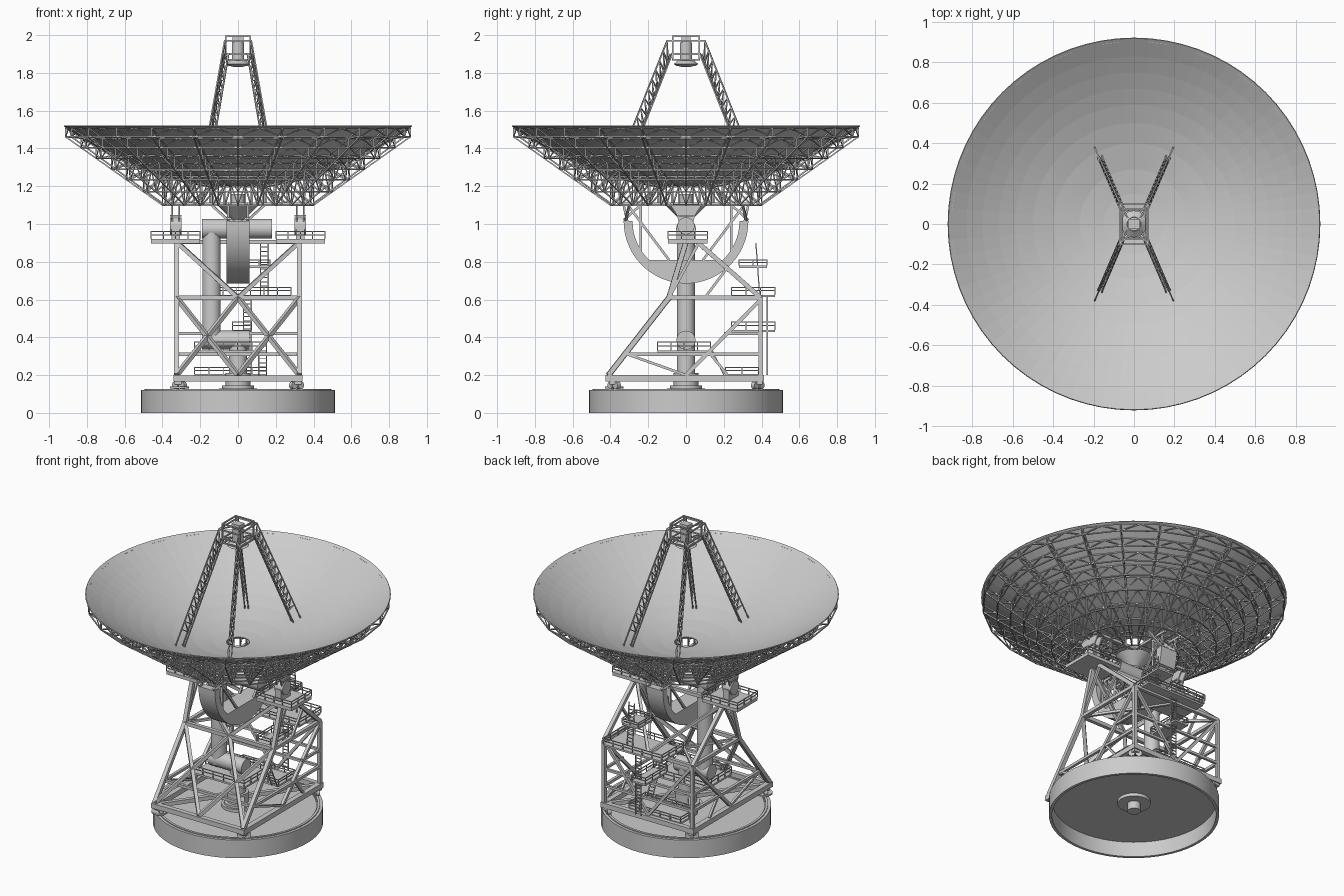
import bpy, bmesh
from math import sin, cos, pi
from mathutils import Vector, Matrix

if "Cube" in bpy.data.objects:
    bpy.data.objects.remove(bpy.data.objects["Cube"])

S = (-1, 1)

def finish(bm, name, smooth=False):
    bmesh.ops.recalc_face_normals(bm, faces=bm.faces[:])
    me = bpy.data.meshes.new(name)
    bm.to_mesh(me)
    bm.free()
    ob = bpy.data.objects.new(name, me)
    bpy.context.collection.objects.link(ob)
    if smooth:
        bpy.ops.object.select_all(action='DESELECT')
        bpy.context.view_layer.objects.active = ob
        ob.select_set(True)
        bpy.ops.object.shade_smooth_by_angle()
    return ob

def frame(a, b):
    a, b = Vector(a), Vector(b)
    d = b - a
    return Matrix.Translation((a + b) / 2) @ d.to_track_quat('Z', 'Y').to_matrix().to_4x4(), d.length

def bar(bm, a, b, w):
    m, l = frame(a, b)
    bmesh.ops.create_cube(bm, size=1, matrix=m @ Matrix.Diagonal((w, w, l, 1)))

def tube(bm, a, b, r, r2=None, n=32):
    m, l = frame(a, b)
    bmesh.ops.create_cone(bm, cap_ends=True, segments=n, radius1=r,
                          radius2=r if r2 is None else r2, depth=l, matrix=m)

def box(bm, x0, x1, y0, y1, z0, z1):
    m = Matrix.Translation(((x0 + x1) / 2, (y0 + y1) / 2, (z0 + z1) / 2))
    bmesh.ops.create_cube(bm, size=1, matrix=m @ Matrix.Diagonal((x1 - x0, y1 - y0, z1 - z0, 1)))

def prism(bm, pts, x0, x1):
    f = bm.faces.new([bm.verts.new((x0, y, z)) for y, z in pts])
    g = bmesh.ops.extrude_face_region(bm, geom=[f], use_keep_orig=True)
    bmesh.ops.translate(bm, vec=(x1 - x0, 0, 0),
                        verts=[v for v in g['geom'] if isinstance(v, bmesh.types.BMVert)])

def lathe(bm, prof, n, closed=False):
    rings = [[bm.verts.new((r * cos(2 * pi * i / n), r * sin(2 * pi * i / n), z)) for i in range(n)]
             for r, z in prof]
    for k in range(len(rings) if closed else len(rings) - 1):
        p, q = rings[k], rings[(k + 1) % len(rings)]
        for i in range(n):
            j = (i + 1) % n
            bm.faces.new((p[i], p[j], q[j], q[i]))

def platform(name, x0, x1, y0, y1, z, h=0.045, t=0.012):
    bm = bmesh.new()
    box(bm, x0, x1, y0, y1, z - t, z)
    cs = [(x0, y0), (x1, y0), (x1, y1), (x0, y1)]
    for k in range(4):
        a, b = Vector(cs[k]), Vector(cs[(k + 1) % 4])
        for hh in (h, h * 0.55):
            bar(bm, (*a, z + hh), (*b, z + hh), 0.005)
        n = max(1, round((b - a).length / 0.07))
        for i in range(n):
            p = a.lerp(b, i / n)
            bar(bm, (*p, z), (*p, z + h), 0.005)
    finish(bm, name)

def ladder(name, a, b, w=0.04):
    bm = bmesh.new()
    a, b, o = Vector(a), Vector(b), Vector((w / 2, 0, 0))
    for s in S:
        bar(bm, a + s * o, b + s * o, 0.006)
    n = int((b - a).length / 0.022)
    for i in range(1, n):
        p = a.lerp(b, i / n)
        bar(bm, p - o, p + o, 0.005)
    finish(bm, name)

# hollow round foundation, rail and centre pivot
bm = bmesh.new()
lathe(bm, [(0.03, 0.10), (0.495, 0.10), (0.495, 0), (0.513, 0), (0.513, 0.12), (0.475, 0.12),
           (0.475, 0.112), (0.03, 0.112)], 64, True)
finish(bm, "foundation", True)
bm = bmesh.new()
lathe(bm, [(0.48, 0.118), (0.495, 0.118), (0.495, 0.126), (0.48, 0.126)], 64, True)
finish(bm, "track_rail", True)
bm = bmesh.new()
for r, z0, z1 in ((0.1, 0.08, 0.13), (0.085, 0.13, 0.145), (0.065, 0.14, 0.21), (0.04, 0.03, 0.1), (0.048, 0.2, 0.38)):
    tube(bm, (0, 0, z0), (0, 0, z1), r)
finish(bm, "centre_pivot", True)

# wheel bogies at the four corners
bm = bmesh.new()
for sx in S:
    for sy in S:
        x, y = 0.31 * sx, 0.38 * sy
        d = Vector((-y, x, 0)).normalized()
        o = Vector((x, y, 0)).normalized() * 0.012
        for s in S:
            c = Vector((x, y, 0.146)) + d * 0.022 * s
            tube(bm, c - o, c + o, 0.02, n=20)
        box(bm, x - 0.025, x + 0.025, y - 0.025, y + 0.025, 0.15, 0.17)
tube(bm, (-0.31, -0.38, 0.13), (-0.31, -0.38, 0.14), 0.05)
finish(bm, "wheel_bogies", True)

# square base frame with spokes to the pivot
bm = bmesh.new()
X, Y0, Y1, ZB = 0.325, -0.41, 0.395, 0.183
for s in S:
    bar(bm, (s * X, Y0 - 0.017, ZB), (s * X, Y1 + 0.017, ZB), 0.034)
    for y in (Y0, Y1):
        bar(bm, (0, y, ZB), (s * X, y, ZB), 0.032)
        bar(bm, (s * X, y, ZB), (s * 0.03, 0, ZB), 0.026)
finish(bm, "base_frame")

# tower framework, mirrored left and right
bm = bmesh.new()
YM, ZM, ZT = -0.09, 0.61, 0.905
for s in S:
    x = s * X
    for a, b, w in (((x, Y0, 0.2), (x, YM, ZM), 0.026), ((x, YM, ZM), (x, 0, ZT), 0.026),
                    ((x, Y1, 0.2), (x, Y1, ZM), 0.022), ((x, Y1, ZM), (x, 0.06, ZT), 0.024),
                    ((x, YM, ZM), (x, Y1, ZM), 0.022), ((x, -0.31, 0.31), (x, Y1, 0.31), 0.018),
                    ((x, 0.2, 0.42), (x, Y1, 0.42), 0.016), ((x, 0, 0.2), (x, Y1, 0.6), 0.02),
                    ((x, 0.13, 0.31), (x, 0.22, 0.2), 0.014), ((x, YM, ZM), (x, 0.07, ZT), 0.016),
                    ((x, 0.1, ZM), (x, 0.22, 0.77), 0.014), ((x, -0.31, 0.31), (x, 0, 0.2), 0.014),
                    ((x, Y0, 0.2), (0, YM, ZM), 0.022), ((x, YM, ZM), (0, Y0, 0.2), 0.022),
                    ((x, 0, ZT), (0, YM, ZM), 0.022), ((x, Y1, ZM), (0, Y1, 0.2), 0.018),
                    ((x, Y1, ZM), (s * 0.12, 0.2, ZM), 0.016), ((x, 0.06, ZT), (0, Y1, ZM), 0.018),
                    ((x, YM, ZM), (0, Y1, ZM), 0.016)):
        bar(bm, a, b, w)
for y, z, w in ((YM, ZM, 0.024), (Y1, ZM, 0.022), (-0.31, 0.31, 0.018), (Y1, 0.42, 0.016),
                (Y1, 0.31, 0.016), (0.06, ZT, 0.022)):
    bar(bm, (-X, y, z), (X, y, z), w)
finish(bm, "tower_frame")

# access platforms and ladders
platform("left_bearing_platform", -0.46, -0.2, -0.095, 0.115, 0.92, 0.04, 0.022)
platform("right_bearing_platform", 0.2, 0.46, -0.095, 0.115, 0.92, 0.04, 0.022)
platform("lower_platform", -0.23, 0.15, -0.15, 0.13, 0.33)
platform("base_platform", -0.23, 0.15, 0.21, 0.385, 0.205, 0.036)
platform("middle_platform", -0.15, 0.28, 0.24, 0.47, 0.625, 0.04)
platform("upper_platform", 0.05, 0.17, 0.28, 0.43, 0.78, 0.03)
platform("rear_landing", -0.03, 0.07, 0.24, 0.47, 0.44, 0.04)
ladder("rear_lower_ladder", (0.05, 0.43, 0.2), (0.05, 0.43, 0.62))
ladder("rear_upper_ladder", (0.14, 0.39, 0.625), (0.14, 0.37, 0.9))
ladder("base_ladder", (0.13, 0.2, 0.2), (0.13, 0.14, 0.33))

# beam tubes with rounded elbows
bm = bmesh.new()
tube(bm, (-0.19, 0, 0.975), (0.18, 0, 0.975), 0.052)
tube(bm, (-0.14, 0, 0.36), (-0.14, 0, 0.975), 0.048)
tube(bm, (-0.19, 0, 0.385), (0.06, 0, 0.385), 0.05)
tube(bm, (0, 0, 1.02), (0, 0, 1.10), 0.03, 0.11)
tube(bm, (0, 0, 1.0), (0, 0, 1.16), 0.035)
finish(bm, "beam_tubes", True)

# elevation bearings and brackets under the dish
bm = bmesh.new()
for s in S:
    x = s * 0.33
    box(bm, x - 0.022, x + 0.022, -0.05, 0.05, 0.92, 0.99)
    tube(bm, (x - 0.03, 0, 0.99), (x + 0.03, 0, 0.99), 0.045)
    for o in S:
        xc = x + o * 0.018
        prism(bm, [(-0.085, 1.105), (-0.05, 1.05), (-0.035, 1.0), (0.035, 1.0), (0.05, 1.05), (0.085, 1.105)],
              xc - 0.004, xc + 0.004)
    box(bm, x - 0.03, x + 0.03, -0.04, 0.04, 1.04, 1.048)
finish(bm, "elevation_bearings", True)

# half-round elevation wheel with filled lower segment
arc = lambda r, a0, a1, n: [(r * cos(a0 + (a1 - a0) * i / n), 1.015 + r * sin(a0 + (a1 - a0) * i / n)) for i in range(n + 1)]
bm = bmesh.new()
prism(bm, arc(0.33, pi, 2 * pi, 32) + arc(0.283, 2 * pi, 2 * pi - 0.81, 8) + arc(0.283, pi + 0.81, pi, 8), -0.06, 0.06)
finish(bm, "elevation_wheel", True)
bm = bmesh.new()
for sx in S:
    for sy in S:
        x = sx * 0.052
        for a, b in (((0.31, 1.01), (0.33, 1.1)), ((0.24, 0.81), (0.24, 1.1)), ((0.3, 1.09), (0.09, 0.81)),
                     ((0.24, 1.1), (0.33, 1.02))):
            bar(bm, (x, sy * a[0], a[1]), (x, sy * b[0], b[1]), 0.013)
        bar(bm, (x, sy * 0.32, 1.02), (sx * 0.14, sy * 0.3, 1.1), 0.012)
finish(bm, "wheel_struts")

# dish surface
DZ = lambda r: 1.195 + 0.325 * (r / 0.92) ** 2
R = [0.15, 0.27, 0.40, 0.5, 0.59, 0.67, 0.75, 0.83, 0.912]
bm = bmesh.new()
lathe(bm, [(r, DZ(r)) for r in [0.07] + R[:-1] + [0.92]], 72)
dish = finish(bm, "dish_surface")
m = dish.modifiers.new("thickness", 'SOLIDIFY')
m.thickness = 0.006
m.offset = 0

# dish backing truss: radial ribs, rings and diagonals
N = 24
ZL = lambda r: max(1.10, 1.10 + (r - 0.4) * 0.36 / 0.51)
P = lambda i, k, top: Vector((R[k] * cos(2 * pi * i / N), R[k] * sin(2 * pi * i / N),
                              DZ(R[k]) - 0.006 if top else ZL(R[k])))
bm = bmesh.new()
for i in range(N):
    for k in range(len(R)):
        w = 0.007
        bar(bm, P(i, k, 1), P(i, k, 0), w)
        bar(bm, P(i, k, 1), P(i + 1, k, 1), w)
        bar(bm, P(i, k, 0), P(i + 1, k, 0), w)
        mid = (P(i, k, 1) + P(i + 1, k, 1)) / 2
        if k > 1:
            bar(bm, P(i, k, 0), mid, 0.005)
            bar(bm, P(i + 1, k, 0), mid, 0.005)
        if k:
            bar(bm, P(i, k - 1, 1), P(i, k, 1), w)
            bar(bm, P(i, k - 1, 0), P(i, k, 0), w)
            bar(bm, P(i, k - 1, 1), P(i, k, 0), w)
finish(bm, "dish_truss")
bm = bmesh.new()
for s in S:
    bar(bm, (-0.37, s * 0.075, 1.105), (0.37, s * 0.075, 1.105), 0.018)
    bar(bm, (s * 0.055, -0.36, 1.105), (s * 0.055, 0.36, 1.105), 0.016)
finish(bm, "dish_hub_beams")

# four lattice legs carrying the secondary reflector
bm = bmesh.new()
for sx in S:
    for sy in S:
        V = lambda x, y, z: Vector((x * sx, y * sy, z))
        t = V(0.91, -0.41, 0) * 0.011
        ch = [(V(0.195, 0.38, 1.265), V(0.07, 0.1, 1.97))] + \
             [(V(0.17, 0.335, 1.245) + t * s, V(0.06, 0.078, 1.9) + t * s) for s in S]
        for a, b in ch:
            bar(bm, a, b, 0.007)
        n = 14
        for i in range(2, n):
            q = [a.lerp(b, i / n) for a, b in ch]
            q2 = [a.lerp(b, (i + 1) / n) for a, b in ch]
            for j in (1, 2):
                bar(bm, q[0], q[j], 0.004)
                bar(bm, q[j], q2[0], 0.004)
            bar(bm, q[1], q[2], 0.004)
finish(bm, "reflector_legs")

# apex cage
bm = bmesh.new()
for z, hx, hy in ((1.97, 0.07, 0.1), (1.9, 0.065, 0.075), (1.87, 0.06, 0.07), (1.995, 0.065, 0.07)):
    for s in S:
        bar(bm, (-hx, s * hy, z), (hx, s * hy, z), 0.008)
        bar(bm, (s * hx, -hy, z), (s * hx, hy, z), 0.008)
for sx in S:
    for sy in S:
        bar(bm, (sx * 0.065, sy * 0.07, 1.87), (sx * 0.065, sy * 0.07, 1.999), 0.007)
        bar(bm, (sx * 0.07, sy * 0.1, 1.97), (sx * 0.03, sy * 0.03, 1.97), 0.007)
        bar(bm, (sx * 0.065, sy * 0.075, 1.9), (sx * 0.03, sy * 0.03, 1.9), 0.007)
finish(bm, "apex_cage")
bm = bmesh.new()
box(bm, -0.03, 0.03, -0.025, 0.025, 1.96, 1.99)
tube(bm, (0, 0, 1.87), (0, 0, 1.96), 0.033)
finish(bm, "receiver_housing", True)
bm = bmesh.new()
lathe(bm, [(0.001, 1.83), (0.025, 1.832), (0.05, 1.838), (0.066, 1.847), (0.055, 1.855), (0.035, 1.872), (0.001, 1.872)], 32)
finish(bm, "secondary_reflector", True)
